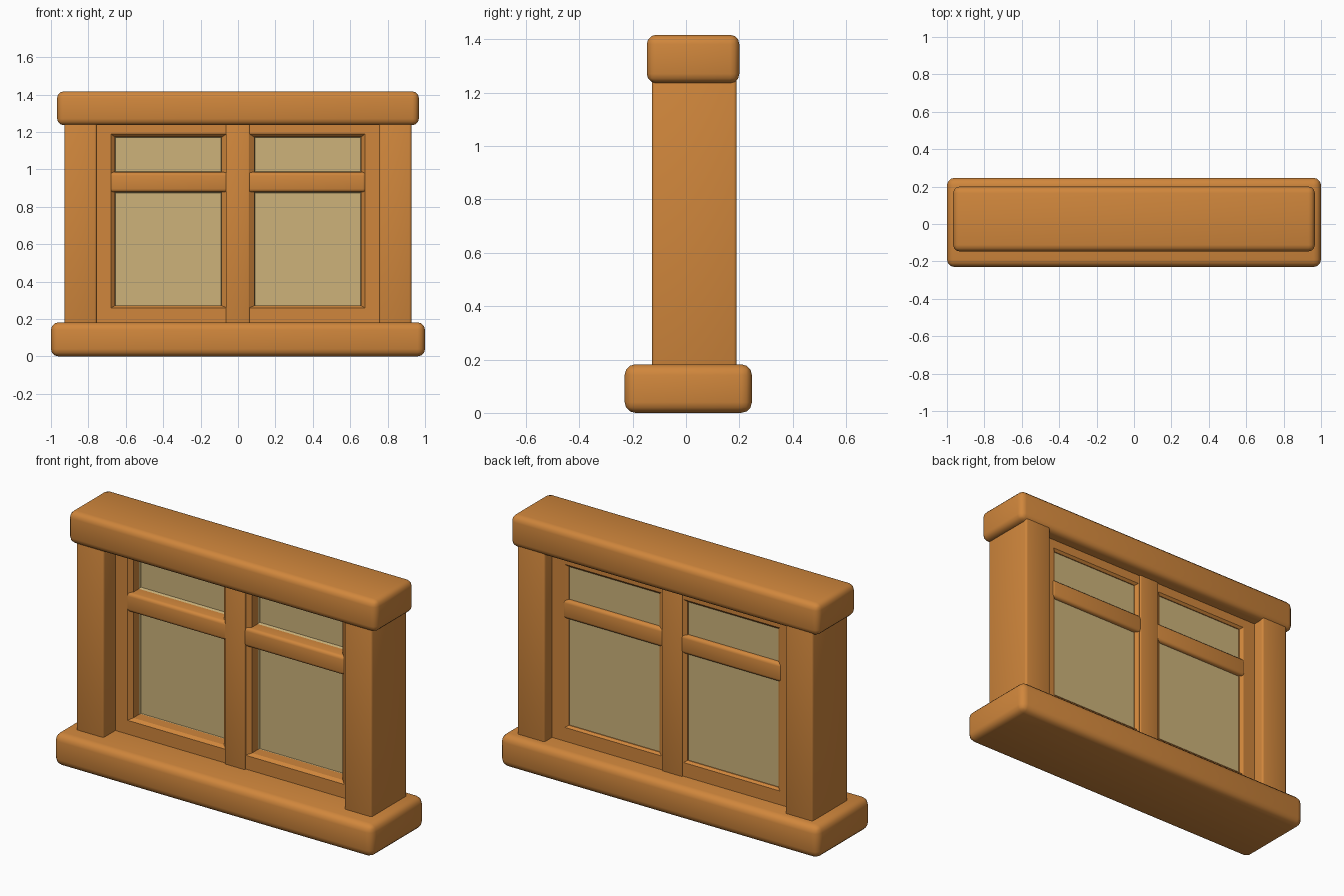
import bpy, bmesh, math

if "Cube" in bpy.data.objects:
    bpy.data.objects.remove(bpy.data.objects["Cube"])


def material(name, rgb):
    m = bpy.data.materials.new(name)
    m.diffuse_color = (*rgb, 1)
    m.use_nodes = True
    m.node_tree.nodes["Principled BSDF"].inputs["Base Color"].default_value = m.diffuse_color
    return m


WOOD = material("orange wood", (0.63, 0.24, 0.045))
GLASS = material("tan glass", (0.61, 0.45, 0.195))


def finish(name, bm, mat, bevel=0.0, segments=3):
    bmesh.ops.recalc_face_normals(bm, faces=bm.faces)
    me = bpy.data.meshes.new(name)
    bm.to_mesh(me)
    bm.free()
    me.materials.append(mat)
    ob = bpy.data.objects.new(name, me)
    bpy.context.collection.objects.link(ob)
    bpy.ops.object.select_all(action='DESELECT')
    bpy.context.view_layer.objects.active = ob
    ob.select_set(True)
    if bevel:
        mod = ob.modifiers.new("Bevel", 'BEVEL')
        mod.width, mod.segments = bevel, segments
        bpy.ops.object.modifier_apply(modifier=mod.name)
        bpy.ops.object.shade_smooth_by_angle(angle=math.radians(40))
    return ob


def box_mesh(x0, x1, y0, y1, z0, z1):
    bm = bmesh.new()
    bmesh.ops.create_cube(bm, size=1)
    for v in bm.verts:
        v.co.x = x1 if v.co.x > 0 else x0
        v.co.y = y1 if v.co.y > 0 else y0
        v.co.z = z1 if v.co.z > 0 else z0
    return bm


def box(name, dims, bevel, mat=WOOD):
    return finish(name, box_mesh(*dims), mat, bevel)


def sash(name, s):
    # rectangular rings lofted front to back: (x0, x1, z0, z1, y)
    rings = [(0.03, 0.77, 0.16, 1.26, -0.02),
             (0.06, 0.68, 0.26, 1.19, -0.02),
             (0.088, 0.657, 0.272, 1.172, 0.0),
             (0.088, 0.657, 0.272, 1.172, 0.11),
             (0.07, 0.675, 0.26, 1.185, 0.122),
             (0.03, 0.77, 0.16, 1.26, 0.122)]
    bm = bmesh.new()
    loops = [[bm.verts.new((s * x, y, z)) for x, z in
              ((x0, z0), (x1, z0), (x1, z1), (x0, z1))]
             for x0, x1, z0, z1, y in rings]
    for i, a in enumerate(loops):
        b = loops[(i + 1) % len(loops)]
        for k in range(4):
            n = (k + 1) % 4
            bm.faces.new((a[k], a[n], b[n], b[k]))
    finish(name, bm, WOOD)


def pane(name, s, z0, z1):
    # glass block whose front is dished inside a narrow rim
    xa, xb = sorted((s * 0.08, s * 0.665))
    bm = box_mesh(xa, xb, 0.025, 0.105, z0, z1)
    bm.normal_update()
    front = min(bm.faces, key=lambda f: f.calc_center_median().y)
    bmesh.ops.inset_region(bm, faces=[front], thickness=0.016)
    for v in front.verts:
        v.co.y = 0.065
    finish(name, bm, GLASS)


# sill, header and central mullion
box("sill", (-1, 1, -0.23, 0.247, 0, 0.182), 0.04)
box("header", (-0.967, 0.967, -0.147, 0.20, 1.236, 1.417), 0.035)
box("mullion", (-0.065, 0.062, -0.03, 0.13, 0.17, 1.25), 0.006)

# posts, sashes, rails and glass on both sides
for side, s in (("left", -1), ("right", 1)):
    xa, xb = sorted((s * 0.755, s * 0.927))
    box(side + "_post", (xa, xb, -0.127, 0.19, 0.16, 1.26), 0.012)
    sash(side + "_sash", s)
    xa, xb = sorted((s * 0.05, s * 0.685))
    box(side + "_rail", (xa, xb, -0.026, 0.128, 0.878, 0.985), 0.018)
    pane(side + "_lower_glass", s, 0.262, 0.885)
    pane(side + "_upper_glass", s, 0.978, 1.182)
